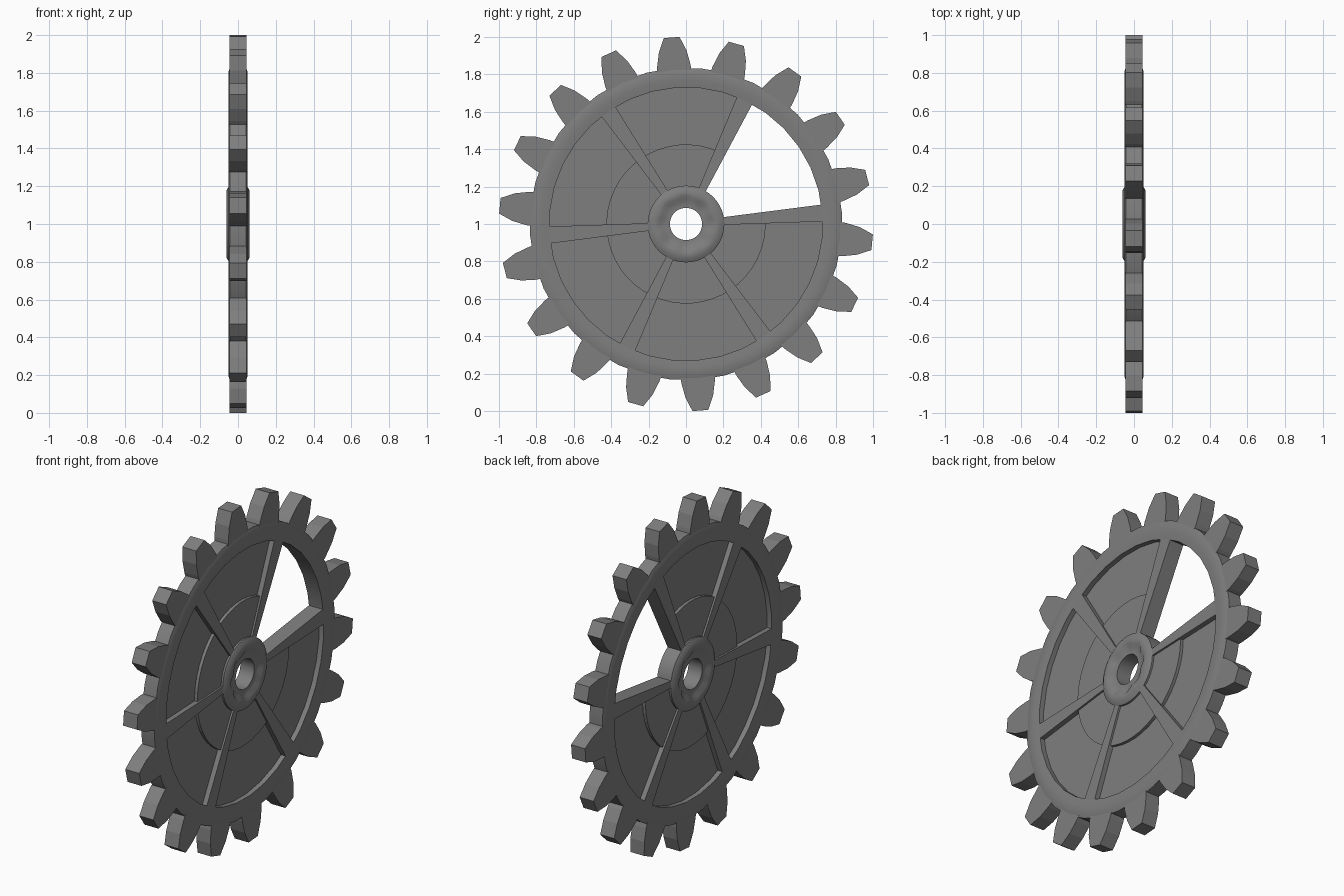
import bpy, math
from math import cos, sin, radians, tau

if "Cube" in bpy.data.objects:
    bpy.data.objects.remove(bpy.data.objects["Cube"])

CZ = 1.0  # axle height

# Dark iron grey for every part
iron = bpy.data.materials.new("dark_iron")
iron.diffuse_color = (0.21, 0.21, 0.21, 1)
iron.use_nodes = True
iron.node_tree.nodes["Principled BSDF"].inputs["Base Color"].default_value = iron.diffuse_color


def make(name, verts, faces, smooth=False):
    me = bpy.data.meshes.new(name)
    me.from_pydata(verts, [], faces)
    me.update()
    me.materials.append(iron)
    ob = bpy.data.objects.new(name, me)
    bpy.context.collection.objects.link(ob)
    if smooth:
        bpy.ops.object.select_all(action='DESELECT')
        bpy.context.view_layer.objects.active = ob
        ob.select_set(True)
        bpy.ops.object.shade_smooth_by_angle(angle=radians(50))
    return ob


def polar(r, deg):
    return r * cos(radians(deg)), r * sin(radians(deg))


def prism(name, outline, half):
    """Extrude a (y, z) outline to x = +-half."""
    n = len(outline)
    verts = [(s * half, y, z + CZ) for s in (-1, 1) for y, z in outline]
    faces = [tuple(reversed(range(n))), tuple(range(n, 2 * n))]
    faces += [(i, (i + 1) % n, n + (i + 1) % n, n + i) for i in range(n)]
    return make(name, verts, faces)


def lathe(name, profile, segs, start=0.0):
    """Spin a closed (radius, x, wave) loop round the x axis."""
    m = len(profile)
    verts = []
    for k in range(segs):
        a = tau * k / segs + radians(start)
        for r, x, w in profile:
            rr = r + w * cos(8 * a)
            verts.append((x, rr * cos(a), rr * sin(a) + CZ))
    faces = []
    for k in range(segs):
        k2 = (k + 1) % segs
        for j in range(m):
            j2 = (j + 1) % m
            faces.append((k * m + j, k * m + j2, k2 * m + j2, k2 * m + j))
    return make(name, verts, faces, True)


def both_sides(half_profile):
    """Mirror a half loop (ordered inner to outer on the +x side)."""
    return half_profile + [(r, -x, w) for r, x, w in reversed(half_profile)]


def sector(name, r0, r1, a0, a1, half, n=8):
    angs = [a0 + (a1 - a0) * i / n for i in range(n + 1)]
    outer = [polar(r1, a) for a in angs]
    inner = [polar(r0, a) for a in reversed(angs)]
    return prism(name, outer + inner, half)


def radial(name, stations, deg, half):
    """Symmetric outline of (radius, half width) points along a ray."""
    pts = [(r, -w) for r, w in stations] + [(r, w) for r, w in reversed(stations)]
    c, s = cos(radians(deg)), sin(radians(deg))
    return prism(name, [(u * c - v * s, u * s + v * c) for u, v in pts], half)


# Rim with slightly rounded outer edge
lathe("rim", both_sides([(0.73, 0.045, 0), (0.77, 0.05, 0), (0.81, 0.05, 0),
                         (0.835, 0.042, 0)]), 36, 4.4)

# Hub with raised collar, scalloped recess and axle hole
lathe("hub", both_sides([(0.086, 0.045, 0), (0.125, 0.045, 0.008),
                         (0.145, 0.06, 0.008), (0.18, 0.06, 0),
                         (0.205, 0.045, 0)]), 48)

# Eighteen tapered teeth
for i in range(18):
    radial(f"tooth_{i + 1}", [(0.80, 0.093), (0.85, 0.089), (0.925, 0.074),
                              (0.999, 0.042)], 14.4 + 20 * i, 0.045)

# Six spokes, five recessed panels with raised inner steps, one open window
for i in range(6):
    a = 4.6 + 60 * i
    radial(f"spoke_{i + 1}", [(0.17, 0.019), (0.745, 0.046)], a, 0.045)
    if i:
        sector(f"panel_{i}", 0.18, 0.75, a, a + 60, 0.016)
        sector(f"panel_step_{i}", 0.18, 0.425, a, a + 60, 0.034)
